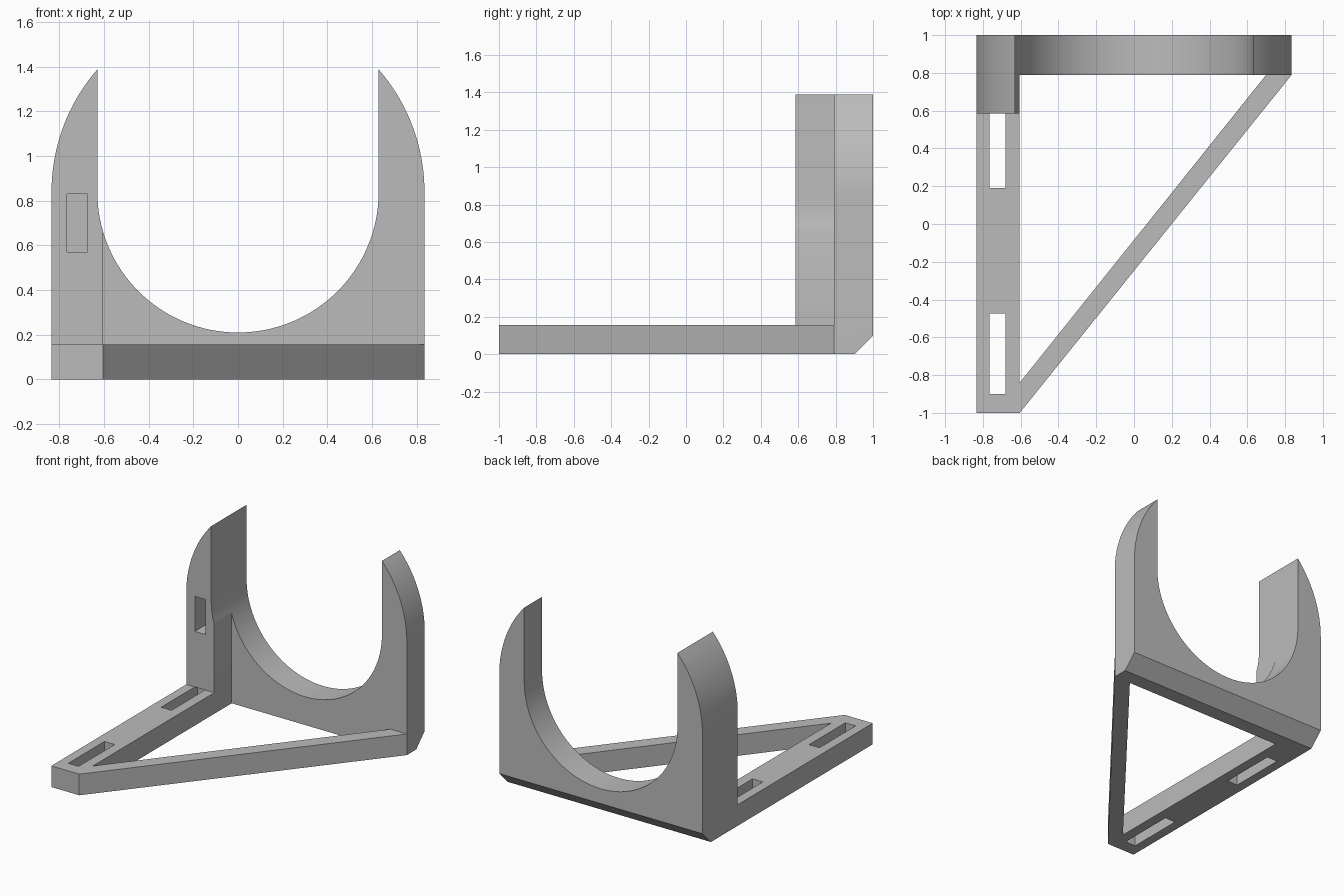
import bpy, bmesh
from math import sin, cos, pi, acos, radians
from mathutils import Vector

if "Cube" in bpy.data.objects:
    bpy.data.objects.remove(bpy.data.objects["Cube"])

grey = bpy.data.materials.new("plain_grey")
grey.use_nodes = True
COLOUR = (0.5, 0.5, 0.5, 1)
grey.diffuse_color = COLOUR
grey.node_tree.nodes["Principled BSDF"].inputs["Base Color"].default_value = COLOUR

OUT, BORE, MID = 0.835, 0.63, 0.84      # outer radius, bore radius, bore centre height
RAIL_X, RAIL_TOP = -0.605, 0.157
PLATE_Y, COLUMN_Y = 0.79, 0.585


def prism(name, points, direction):
    """Extrude a flat outline along a direction."""
    bm = bmesh.new()
    face = bm.faces.new([bm.verts.new(p) for p in points])
    ext = bmesh.ops.extrude_face_region(bm, geom=[face])
    moved = [v for v in ext["geom"] if isinstance(v, bmesh.types.BMVert)]
    bmesh.ops.translate(bm, verts=moved, vec=Vector(direction))
    bmesh.ops.recalc_face_normals(bm, faces=bm.faces)
    mesh = bpy.data.meshes.new(name)
    bm.to_mesh(mesh)
    bm.free()
    mesh.materials.append(grey)
    obj = bpy.data.objects.new(name, mesh)
    bpy.context.collection.objects.link(obj)
    return obj


def box(name, lo, hi):
    outline = [(lo[0], lo[1]), (hi[0], lo[1]), (hi[0], hi[1]), (lo[0], hi[1])]
    return prism(name, [(x, y, lo[2]) for x, y in outline], (0, 0, hi[2] - lo[2]))


def select(obj):
    bpy.ops.object.select_all(action="DESELECT")
    obj.select_set(True)
    bpy.context.view_layer.objects.active = obj


def cut(obj, cutter):
    """Subtract a cutter and discard it."""
    mod = obj.modifiers.new("cut", "BOOLEAN")
    mod.operation, mod.object, mod.solver = "DIFFERENCE", cutter, "EXACT"
    select(obj)
    bpy.ops.object.modifier_apply(modifier=mod.name)
    bpy.data.objects.remove(cutter)


def arc(radius, start, end, steps):
    angles = [start + (end - start) * i / steps for i in range(steps + 1)]
    return [(radius * cos(a), MID + radius * sin(a)) for a in angles]


# Saddle plate: round outer shoulders and a U-shaped bore
tip = acos(BORE / OUT)
right = arc(OUT, 0, tip, 20)
left = [(-x, z) for x, z in reversed(right)]
bore = arc(BORE, 0, -pi, 64)
outline = [(-OUT, 0), (OUT, 0)] + right + bore + left
plate = prism("saddle_plate", [(x, PLATE_Y, z) for x, z in outline], (0, 1 - PLATE_Y, 0))
chamfer = [(-1, 0.9, 0), (-1, 1.1, 0.2), (-1, 1.1, -0.1), (-1, 0.9, -0.1)]
cut(plate, prism("chamfer_cutter", chamfer, (2, 0, 0)))

# Upright column: the right-hand strip of the same outline, in front of the plate
edge = acos(RAIL_X / BORE)
strip = [(-OUT, RAIL_TOP), (RAIL_X, RAIL_TOP)] + arc(BORE, -edge, -pi, 10) + left
column = prism("upright_column", [(x, COLUMN_Y, z) for x, z in strip],
               (0, PLATE_Y - COLUMN_Y, 0))
cut(column, box("column_slot_cutter", (-0.765, 0.5, 0.57), (-0.675, 0.78, 0.83)))

# Foot rail with two slots
rail = box("foot_rail", (-OUT, -1, 0), (RAIL_X, PLATE_Y, RAIL_TOP))
for y0, y1 in ((-0.9, -0.475), (0.19, 0.615)):
    cut(rail, box("rail_slot_cutter", (-0.765, y0, -0.1), (-0.68, y1, 0.3)))

# Diagonal brace from the rail's front end to the far side of the plate
brace = prism("diagonal_brace", [(RAIL_X, -1, 0), (OUT, PLATE_Y, 0), (0.7, PLATE_Y, 0),
                                 (RAIL_X, -0.84, 0)], (0, 0, RAIL_TOP))

for part in (plate, column, rail, brace):
    select(part)
    bpy.ops.object.shade_smooth_by_angle(angle=radians(20))
